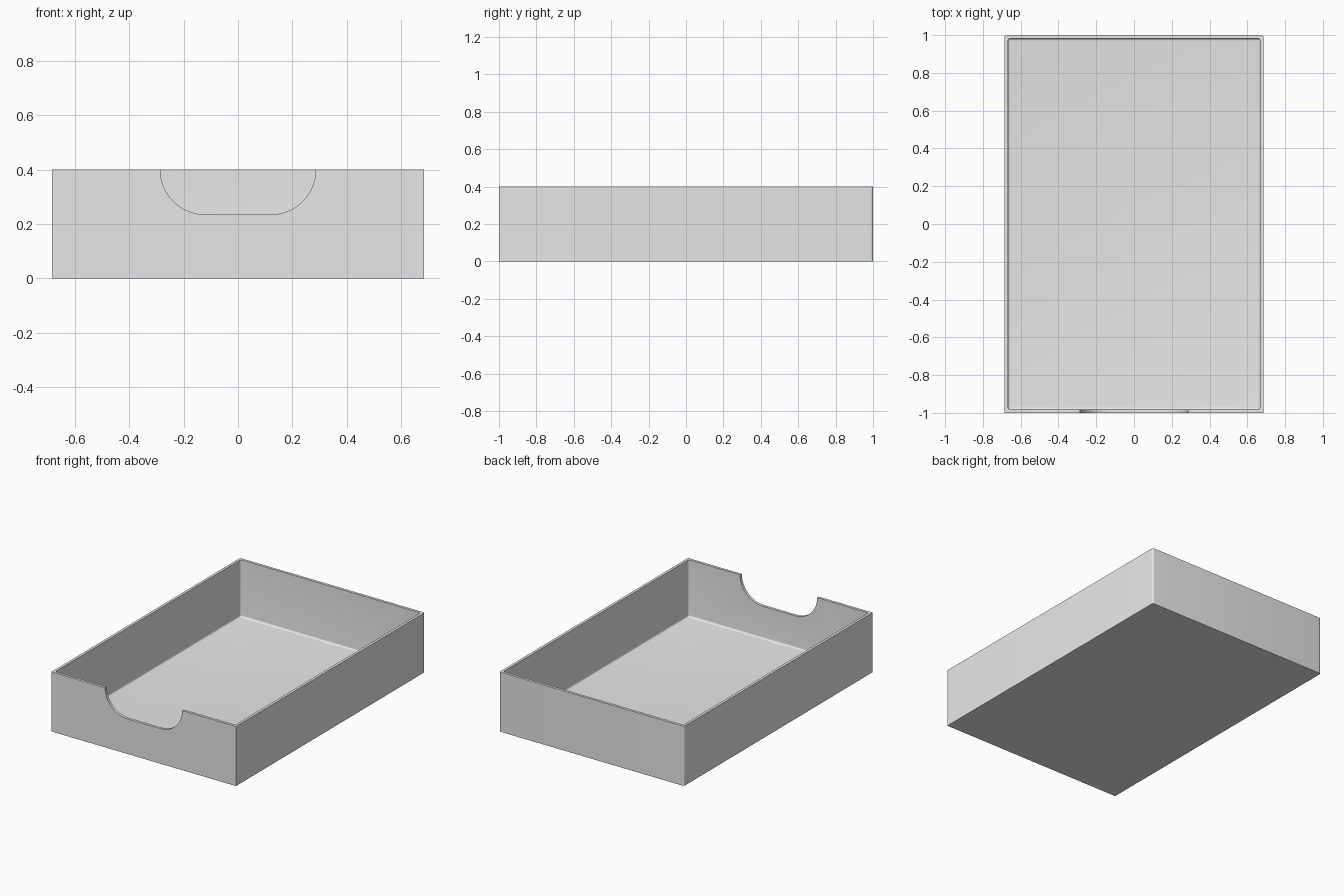
import bpy, bmesh, math

if "Cube" in bpy.data.objects:
    bpy.data.objects.remove(bpy.data.objects["Cube"])

HX, HY, H = 0.685, 1.0, 0.40      # half width, half depth, height
WALL, R = 0.018, 0.012            # wall thickness, fillet radius
SEG = 6

grey = bpy.data.materials.new("light_grey")
grey.diffuse_color = (0.8, 0.8, 0.8, 1)
grey.use_nodes = True
grey.node_tree.nodes["Principled BSDF"].inputs["Base Color"].default_value = grey.diffuse_color


def outline(bm, inset, z, r_back, r_front):
    """Rounded rectangle ring, counter-clockwise from the right back corner."""
    ring = []
    corners = ((1, 1, r_back), (-1, 1, r_back), (-1, -1, r_front), (1, -1, r_front))
    for i, (sx, sy, r) in enumerate(corners):
        cx, cy = sx * (HX - inset - r), sy * (HY - inset - r)
        for k in range(SEG + 1):
            a = math.pi / 2 * (i + k / SEG)
            ring.append(bm.verts.new((cx + r * math.cos(a), cy + r * math.sin(a), z)))
    return ring


def finish(bm, name):
    bmesh.ops.remove_doubles(bm, verts=bm.verts, dist=1e-5)
    bmesh.ops.recalc_face_normals(bm, faces=bm.faces)
    me = bpy.data.meshes.new(name)
    bm.to_mesh(me)
    bm.free()
    me.materials.append(grey)
    ob = bpy.data.objects.new(name, me)
    bpy.context.collection.objects.link(ob)
    return ob


# Tray: outer shell, rim, inner wall, small fillet down to the floor
bm = bmesh.new()
rings = [outline(bm, 0, 0, R, 0), outline(bm, 0, H, R, 0),
         outline(bm, WALL, H, R, R)]
for k in range(SEG + 1):
    a = math.pi / 2 * k / SEG
    off = R * (1 - math.cos(a))
    rings.append(outline(bm, WALL + off, WALL + R * (1 - math.sin(a)), R - off, R - off))
n = len(rings[0])
for lo, hi in zip(rings, rings[1:]):
    for i in range(n):
        j = (i + 1) % n
        bm.faces.new((lo[i], lo[j], hi[j], hi[i]))
bm.faces.new(rings[0][::-1])
bm.faces.new(rings[-1])
tray = finish(bm, "tray")

# Finger notch cutter through the front wall
NX, NR = 0.286, 0.165
pts = [(NX, H + 0.1)]
pts += [(NX - NR + NR * math.cos(a), H - NR * math.sin(a))
        for a in (math.pi / 2 * k / 16 for k in range(17))]
pts += [(-x, z) for x, z in reversed(pts)]
bm = bmesh.new()
face = bm.faces.new([bm.verts.new((x, -HY - 0.1, z)) for x, z in pts])
ext = bmesh.ops.extrude_face_region(bm, geom=[face])
bmesh.ops.translate(bm, vec=(0, 0.25, 0),
                    verts=[v for v in ext["geom"] if isinstance(v, bmesh.types.BMVert)])
cutter = finish(bm, "notch_cutter")
cutter.hide_render = True
cutter.hide_set(True)

cut = tray.modifiers.new("notch", 'BOOLEAN')
cut.operation = 'DIFFERENCE'
cut.solver = 'EXACT'
cut.object = cutter

# Apply the cut, then smooth only the fillets
bpy.context.view_layer.objects.active = tray
tray.select_set(True)
bpy.ops.object.modifier_apply(modifier=cut.name)
bpy.data.objects.remove(cutter)
bpy.ops.object.shade_smooth_by_angle(angle=math.radians(30))
